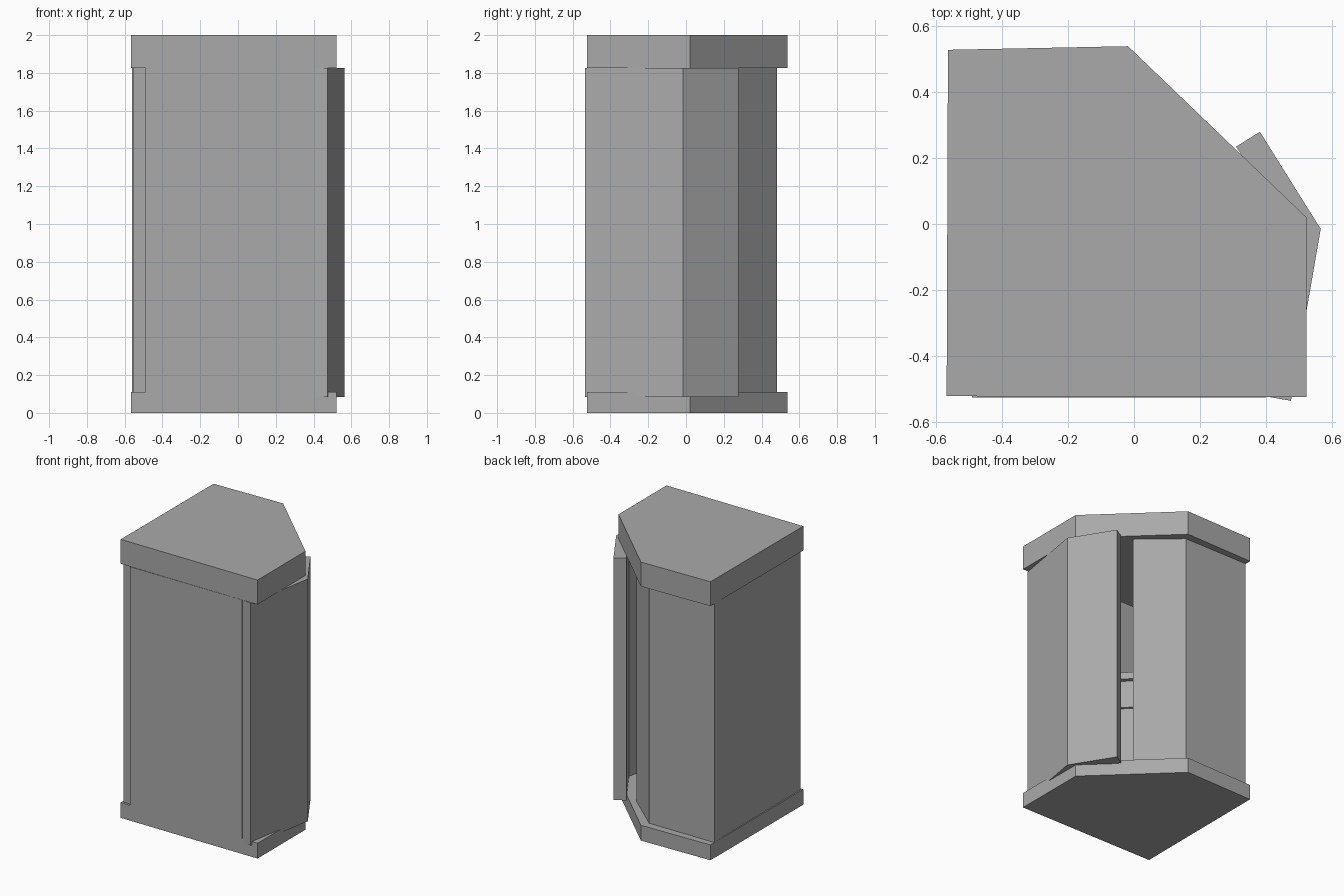
import bpy
import bmesh
from mathutils import Vector
from mathutils.geometry import intersect_line_line_2d, intersect_point_line

cube = bpy.data.objects.get("Cube")
if cube:
    bpy.data.objects.remove(cube, do_unlink=True)

# Single plain grey for everything
grey = bpy.data.materials.new("plain grey")
grey.use_nodes = True
colour = (0.4, 0.4, 0.4, 1)
grey.diffuse_color = colour
grey.node_tree.nodes["Principled BSDF"].inputs["Base Color"].default_value = colour

FLOOR, CEILING, THICK = 0.11, 1.825, 0.085


def prism(name, outline, z0, z1):
    """Extrude a flat outline from z0 up to z1."""
    bm = bmesh.new()
    face = bm.faces.new([bm.verts.new((x, y, z0)) for x, y in outline])
    top = bmesh.ops.extrude_face_region(bm, geom=[face])["geom"]
    moved = [v for v in top if isinstance(v, bmesh.types.BMVert)]
    bmesh.ops.translate(bm, verts=moved, vec=(0, 0, z1 - z0))
    bmesh.ops.recalc_face_normals(bm, faces=bm.faces)
    mesh = bpy.data.meshes.new(name)
    bm.to_mesh(mesh)
    bm.free()
    mesh.materials.append(grey)
    obj = bpy.data.objects.new(name, mesh)
    bpy.context.collection.objects.link(obj)
    return obj


def rect(x0, x1, y0, y1):
    return [(x0, y0), (x1, y0), (x1, y1), (x0, y1)]


def bent_wall(name, path, z0):
    """Two-leaf wall of even thickness behind a three-point outer path."""
    a, b, c = (Vector(p) for p in path)

    def inward(p, q):
        d = (q - p).normalized()
        n = Vector((-d.y, d.x)) * THICK
        return n if n.dot(p) < 0 else -n

    n1, n2 = inward(a, b), inward(b, c)
    # Mitre the inner corner
    bisector = n1 + n2
    corner = b + bisector * (2 * THICK ** 2 / bisector.length_squared)
    return prism(name, [a, b, c, c + n2, corner, a + n1], z0, CEILING)


# Roof and base slabs
slab = [(-0.567, -0.521), (0.522, -0.524), (0.522, 0.02), (-0.018, 0.538), (-0.563, 0.527)]
prism("base_slab", slab, 0, FLOOR)
prism("roof_slab", slab, CEILING, 2)

# Folded walls either side of the entrance gap
bent_wall("side_folded_wall", [(0.475, -0.535), (0.565, -0.015), (0.381, 0.279)], 0.085)
bent_wall("back_folded_wall", [(-0.562, 0.482), (-0.045, 0.482), (0.22, 0.25)], 0.1)

# Flat walls
prism("front_wall", rect(-0.49, 0.4, -0.525, -0.435), FLOOR, CEILING)
prism("long_side_wall", rect(-0.557, -0.475, -0.505, 0.4), FLOOR, CEILING)

# Corner counter facing the gap, each layer overhanging the one below
def corner_layer(name, reach, z0, z1):
    prism(name, [(-0.48, -0.44), (reach - 0.48, -0.44), (-0.48, reach - 0.44)], z0, z1)


corner_layer("counter_cabinet", 0.46, FLOOR, 0.91)
corner_layer("counter_drawer", 0.485, 0.91, 1.11)
corner_layer("counter_top", 0.53, 1.11, 1.16)
